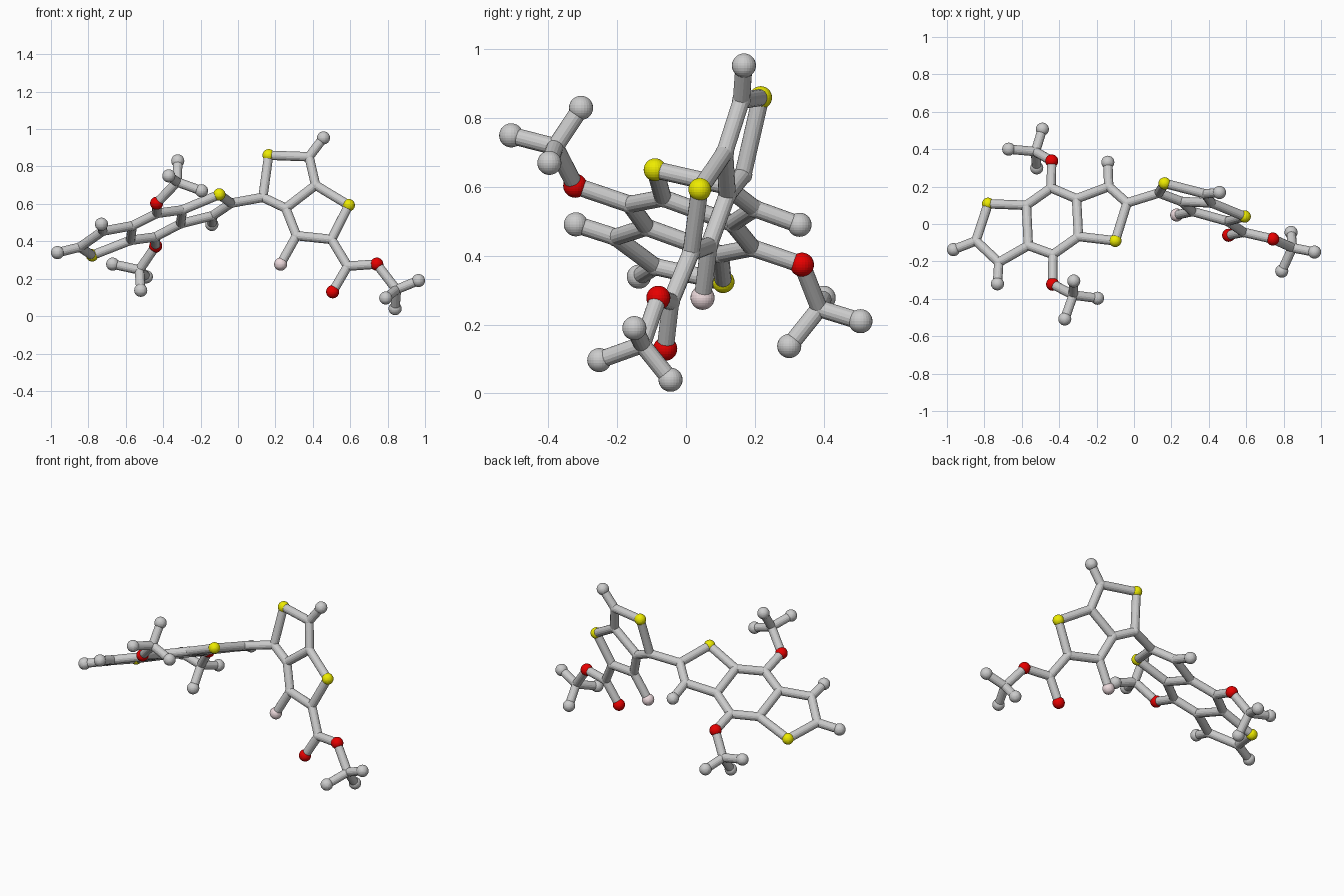
import bpy, bmesh
from mathutils import Vector, Matrix

if "Cube" in bpy.data.objects:
    bpy.data.objects.remove(bpy.data.objects["Cube"])

BOND_R, JOINT_R, END_R, HETERO_R = 0.025, 0.027, 0.035, 0.033


def material(name, color):
    m = bpy.data.materials.new(name)
    m.diffuse_color = color
    m.use_nodes = True
    m.node_tree.nodes["Principled BSDF"].inputs["Base Color"].default_value = m.diffuse_color
    return m


MATS = {
    "S": material("yellow", (0.85, 0.83, 0.0, 1)),
    "O": material("red", (0.8, 0.0, 0.0, 1)),
    "F": material("pale_pink", (0.85, 0.7, 0.72, 1)),
}
LABEL = {"S": "sulfur", "O": "oxygen", "F": "fluorine", "C": "carbon"}


def finish(bm, name, mat=None):
    mesh = bpy.data.meshes.new(name)
    bm.to_mesh(mesh)
    bm.free()
    if mat:
        mesh.materials.append(mat)
    obj = bpy.data.objects.new(name, mesh)
    bpy.context.collection.objects.link(obj)


def build_group(group, atoms, bonds):
    """One ball mesh per element plus one stick mesh for all bonds of the group."""
    degree = {k: sum(k in b for b in bonds) for k in atoms}
    for element, label in LABEL.items():
        keys = [k for k in atoms if k[0] == element]
        if not keys:
            continue
        bm = bmesh.new()
        for k in keys:
            if degree[k] <= 1:
                r = END_R
            else:
                r = JOINT_R if element == "C" else HETERO_R
            bmesh.ops.create_uvsphere(bm, u_segments=24, v_segments=14, radius=r,
                                      matrix=Matrix.Translation(atoms[k]))
        finish(bm, f"{group}_{label}_balls", MATS.get(element))
    bm = bmesh.new()
    for a, b in bonds:
        p, q = Vector(atoms[a]), Vector(atoms[b])
        d = q - p
        m = Matrix.Translation((p + q) / 2) @ d.to_track_quat("Z", "Y").to_matrix().to_4x4()
        bmesh.ops.create_cone(bm, cap_ends=True, segments=16, radius1=BOND_R,
                              radius2=BOND_R, depth=d.length, matrix=m)
    finish(bm, f"{group}_bonds")


def pairs(*chains):
    return [(a, b) for c in chains for a, b in zip(c.split(), c.split()[1:])]


# Flat fused three-ring unit: x, y given, z from its tilted plane
flat = {
    "C1": (-.575, .10), "C2": (-.443, .193), "C3": (-.307, .135),
    "C4": (-.297, -.067), "C5": (-.433, -.163), "C6": (-.565, -.115),
    "S1": (-.78, .108), "C7": (-.845, -.09), "C8": (-.723, -.205),
    "C9": (-.965, -.137), "C10": (-.73, -.32),
    "C11": (-.135, .20), "C12": (-.037, .113), "S2": (-.10, -.09), "C13": (-.14, .33),
    "O1": (-.44, .337), "O2": (-.435, -.322),
}
wing = {k: (x, y, .657 + .378 * x - .345 * y) for k, (x, y) in flat.items()}

# Upright fused two-ring unit: x, z given, y from its plane
upright = {
    "C21": (.133, .635), "S3": (.164, .86), "C22": (.38, .852), "C23": (.457, .953),
    "C24": (.415, .70), "C25": (.255, .577), "S4": (.592, .593), "C26": (.50, .41),
    "C27": (.313, .43), "F1": (.228, .278), "C28": (.586, .267),
    "O3": (.506, .13), "O4": (.742, .278),
}
tail = {k: (x, .032 - .25 * x + .263 * z, z) for k, (x, z) in upright.items()}

build_group("three_ring_unit", wing, pairs(
    "C1 C2 C3 C4 C5 C6 C1", "C1 S1 C7 C8 C6", "C7 C9", "C8 C10",
    "C3 C11 C12 S2 C4", "C11 C13", "C2 O1", "C5 O2"))
build_group("two_ring_unit", tail, pairs(
    "C21 S3 C22 C24 C25 C21", "C22 C23", "C24 S4 C26 C27 C25", "C27 F1",
    "C26 C28 O4", "C28 O3"))

# Branched end groups: root oxygen, hub, three tips
branches = {
    "back_branch": (wing["O1"], (-.527, .387, .247),
                    [(-.67, .40, .278), (-.52, .30, .138), (-.49, .507, .21)]),
    "front_branch": (wing["O2"], (-.325, -.38, .717),
                     [(-.322, -.305, .83), (-.37, -.508, .75), (-.195, -.397, .67)]),
    "right_branch": (tail["O4"], (.847, -.127, .142),
                     [(.965, -.15, .19), (.79, -.252, .097), (.84, -.045, .04)]),
}
for name, (root, hub, tips) in branches.items():
    atoms = {"X": root, "C0": hub, **{f"C{i + 1}": t for i, t in enumerate(tips)}}
    build_group(name, atoms, pairs("X C0 C1", "C0 C2", "C0 C3"))

# Bond linking the two ring units
build_group("link", {"X": wing["C12"], "Y": tail["C21"]}, [("X", "Y")])

# Bridging oxygens carry two bonds: already covered as end-size balls
